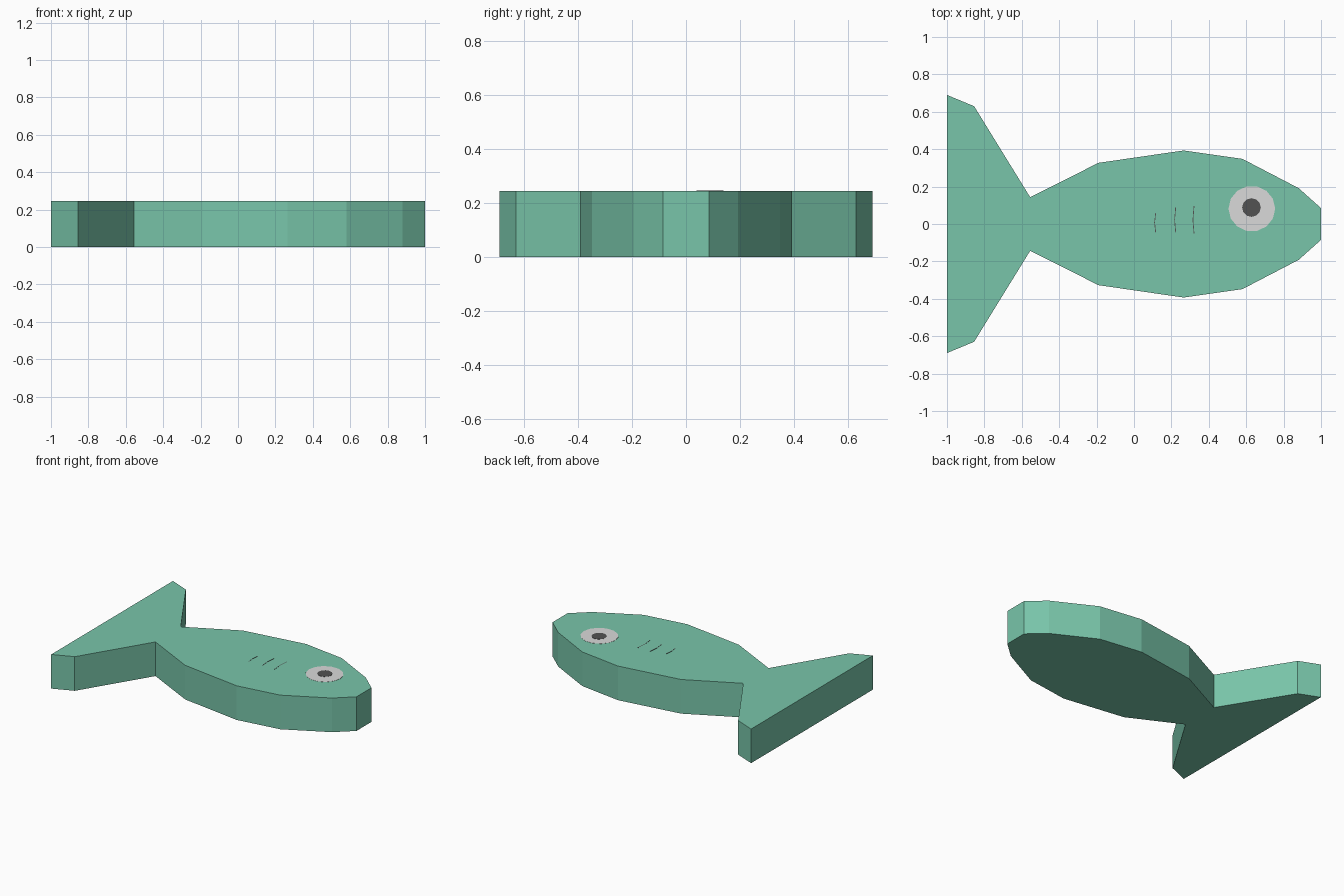
import bpy, bmesh, math

if "Cube" in bpy.data.objects:
    bpy.data.objects.remove(bpy.data.objects["Cube"])

H = 0.245  # body thickness


def material(name, rgb):
    m = bpy.data.materials.new(name)
    m.diffuse_color = (*rgb, 1)
    m.use_nodes = True
    m.node_tree.nodes["Principled BSDF"].inputs["Base Color"].default_value = m.diffuse_color
    return m


green = material("sea green", (0.19, 0.56, 0.40))
white = material("eye grey white", (0.70, 0.70, 0.70))
dark = material("pupil dark grey", (0.085, 0.085, 0.085))


def prism(name, points, z0, z1, mat):
    """Extrude a flat outline from z0 up to z1."""
    bm = bmesh.new()
    face = bm.faces.new([bm.verts.new((x, y, z0)) for x, y in points])
    ext = bmesh.ops.extrude_face_region(bm, geom=[face])
    top = [v for v in ext["geom"] if isinstance(v, bmesh.types.BMVert)]
    bmesh.ops.translate(bm, verts=top, vec=(0, 0, z1 - z0))
    bmesh.ops.recalc_face_normals(bm, faces=bm.faces)
    mesh = bpy.data.meshes.new(name)
    bm.to_mesh(mesh)
    bm.free()
    mesh.materials.append(mat)
    obj = bpy.data.objects.new(name, mesh)
    bpy.context.collection.objects.link(obj)
    return obj


def disc(cx, cy, rx, ry, n):
    return [(cx + rx * math.cos(math.tau * i / n),
             cy + ry * math.sin(math.tau * i / n)) for i in range(n)]


# Fish body: upper half outline from tail to nose, mirrored in y
half = [(-1, 0.69), (-0.855, 0.63), (-0.555, 0.143), (-0.19, 0.327),
        (0.265, 0.393), (0.58, 0.348), (0.88, 0.192), (1, 0.085)]
prism("fish_body", half + [(x, -y) for x, y in reversed(half)], 0, H, green)

# Eye and pupil plates
prism("eye_white", disc(0.63, 0.082, 0.125, 0.122, 14), H - 0.002, H + 0.001, white)
prism("pupil", disc(0.628, 0.088, 0.05, 0.05, 12), H - 0.002, H + 0.002, dark)

# Three hairline gill marks, slightly bowed towards the tail
for i, (x, lo, hi) in enumerate([(0.115, -0.045, 0.06), (0.222, -0.045, 0.09),
                                 (0.32, -0.05, 0.095)]):
    mid = (lo + hi) / 2
    front = [(x + 0.003, lo), (x - 0.003, mid), (x + 0.003, hi)]
    back = [(px - 0.004, py) for px, py in reversed(front)]
    prism(f"gill_mark_{i + 1}", front + back, H - 0.002, H + 0.001, dark)
